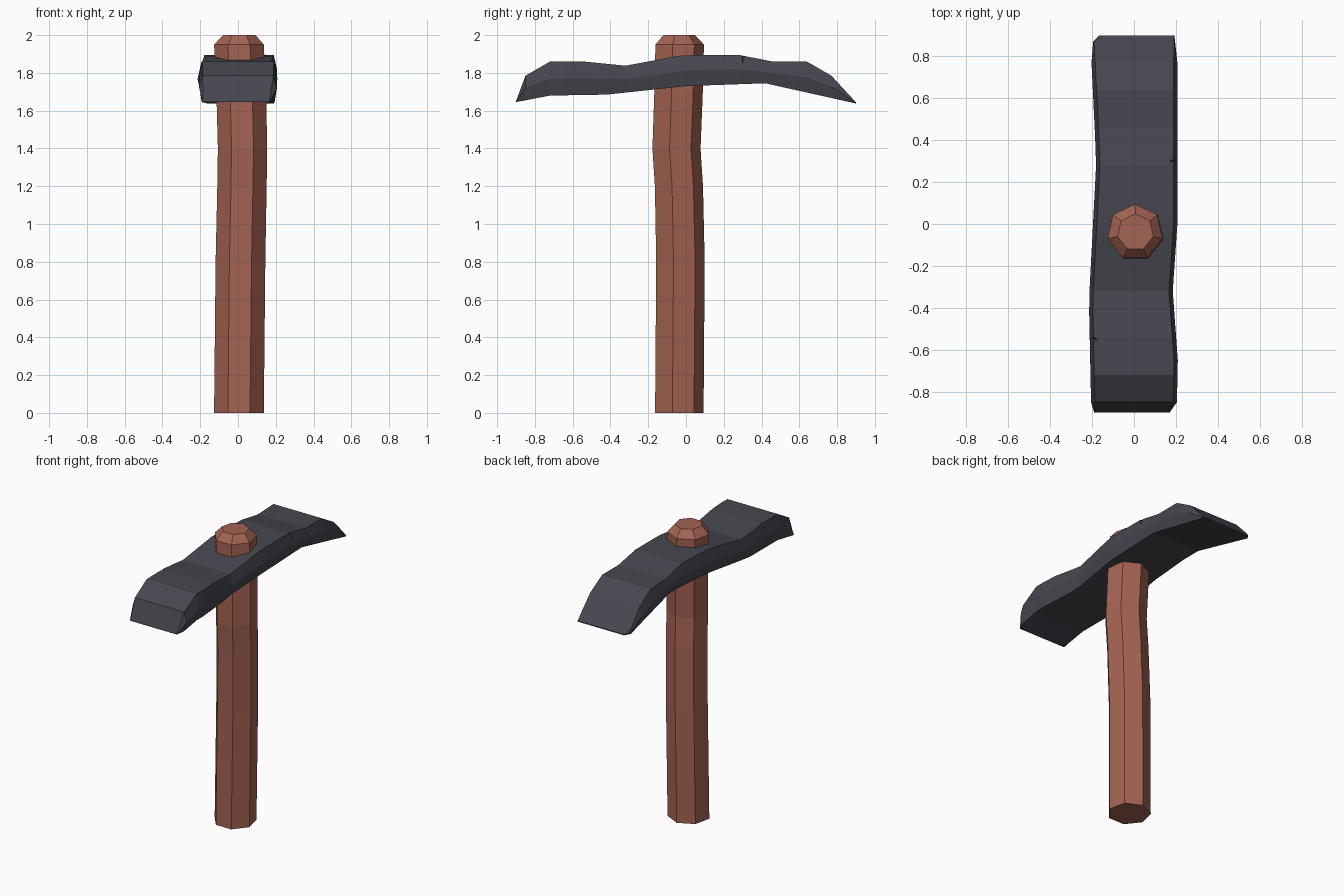
import bpy, math
from mathutils import Vector

if "Cube" in bpy.data.objects:
    bpy.data.objects.remove(bpy.data.objects["Cube"])


def material(name, rgb):
    m = bpy.data.materials.new(name)
    m.diffuse_color = (*rgb, 1)
    m.use_nodes = True
    m.node_tree.nodes["Principled BSDF"].inputs["Base Color"].default_value = m.diffuse_color
    return m


def loft(name, rings, mat):
    """Skin a list of equal-length closed rings and cap both ends."""
    n = len(rings[0])
    verts = [v for r in rings for v in r]
    faces = [tuple(range(n))[::-1], tuple(range(len(verts) - n, len(verts)))]
    for i in range(len(rings) - 1):
        for j in range(n):
            k = (j + 1) % n
            faces.append((i * n + j, i * n + k, i * n + n + k, i * n + n + j))
    me = bpy.data.meshes.new(name)
    me.from_pydata(verts, [], faces)
    me.materials.append(mat)
    ob = bpy.data.objects.new(name, me)
    bpy.context.collection.objects.link(ob)
    return ob


def lerp(table, y):
    for (a, u), (b, v) in zip(table, table[1:]):
        if y <= b:
            return u + (v - u) * (y - a) / (b - a)
    return table[-1][1]


wood = material("reddish wood", (0.37, 0.125, 0.085))
iron = material("dark iron", (0.062, 0.062, 0.08))

# Handle: slightly crooked seven-sided pole (z, centre x, centre y, radius)
rings = []
for z, cx, cy, r in [(0, .005, -.042, .135), (.8, .013, -.036, .135),
                     (1.2, .021, -.044, .134), (1.4, .024, -.057, .134),
                     (1.7, .017, -.046, .135), (1.95, .005, -.040, .135),
                     (2.0, .007, -.040, .088)]:
    rings.append([(cx + r * math.cos(math.pi / 2 + k * math.tau / 7),
                   cy + r * math.sin(math.pi / 2 + k * math.tau / 7), z)
                  for k in range(7)])
loft("handle", rings, wood)

# Pick head: uneven bar lofted along y, with bulging sides
top = [(-.9, 1.65), (-.85, 1.785), (-.72, 1.86), (-.54, 1.86), (-.32, 1.838),
       (-.04, 1.89), (.05, 1.895), (.28, 1.895), (.46, 1.86), (.64, 1.86),
       (.77, 1.785), (.9, 1.644)]
bottom = [(-.9, 1.645), (-.72, 1.68), (-.42, 1.685), (0, 1.73), (.42, 1.745), (.9, 1.638)]
right = [(-.9, .17), (-.85, .205), (-.65, .209), (-.32, .185), (0, .207),
         (.3, .207), (.77, .207), (.9, .193)]
left = [(-.9, .19), (-.85, .205), (-.37, .215), (.3, .18), (.77, .203), (.87, .195), (.9, .165)]
stations = sorted({y for y, _ in top + bottom} | {-.65, .87})
rings = []
for y in stations:
    t, b, r, l = (lerp(c, y) for c in (top, bottom, right, left))
    m = (t + b) / 2
    d = .018 if abs(y) < .86 else .004
    rings.append([(-l + d, y, t), (-l, y, m), (-l + d, y, b),
                  (r - d, y, b), (r, y, m), (r - d, y, t)])
head = loft("pick_head", rings, iron)

# Chips knocked out of the upper edges (corner x, y, z, inward direction, size)
for i, (x, y, z, s, w) in enumerate([(.21, .30, 1.9, -1, .06), (.195, -.32, 1.85, -1, .032),
                                     (-.215, -.55, 1.87, 1, .06)]):
    o = Vector((x, y, z))
    tri = [Vector((-s * .02, -w, .02)), Vector((-s * .02, w * .7, .02)), Vector((s * w, 0, .02))]
    low = [Vector((-s * .02, -w * .1, -w * .8)), Vector((-s * .02, w * .3, -w * .8)),
           Vector((s * w * .25, 0, -w * .8))]
    if s < 0:
        tri.reverse()
        low.reverse()
    # orient the ring so its faces point outward
    chip = loft("chip_cutter_%d" % i, [[o + v for v in low], [o + v for v in tri]], iron)
    mod = head.modifiers.new("chip", 'BOOLEAN')
    mod.operation = 'DIFFERENCE'
    mod.solver = 'EXACT'
    mod.object = chip
    chip.hide_render = True

# Make all normals point outward
import bmesh
for ob in bpy.data.objects:
    bm = bmesh.new()
    bm.from_mesh(ob.data)
    bmesh.ops.recalc_face_normals(bm, faces=bm.faces)
    bm.to_mesh(ob.data)
    bm.free()

# Bake the chips into the head and drop the cutters
bpy.context.view_layer.objects.active = head
for mod in list(head.modifiers):
    bpy.ops.object.modifier_apply(modifier=mod.name)
for ob in [o for o in bpy.data.objects if o.hide_render]:
    bpy.data.objects.remove(ob)
